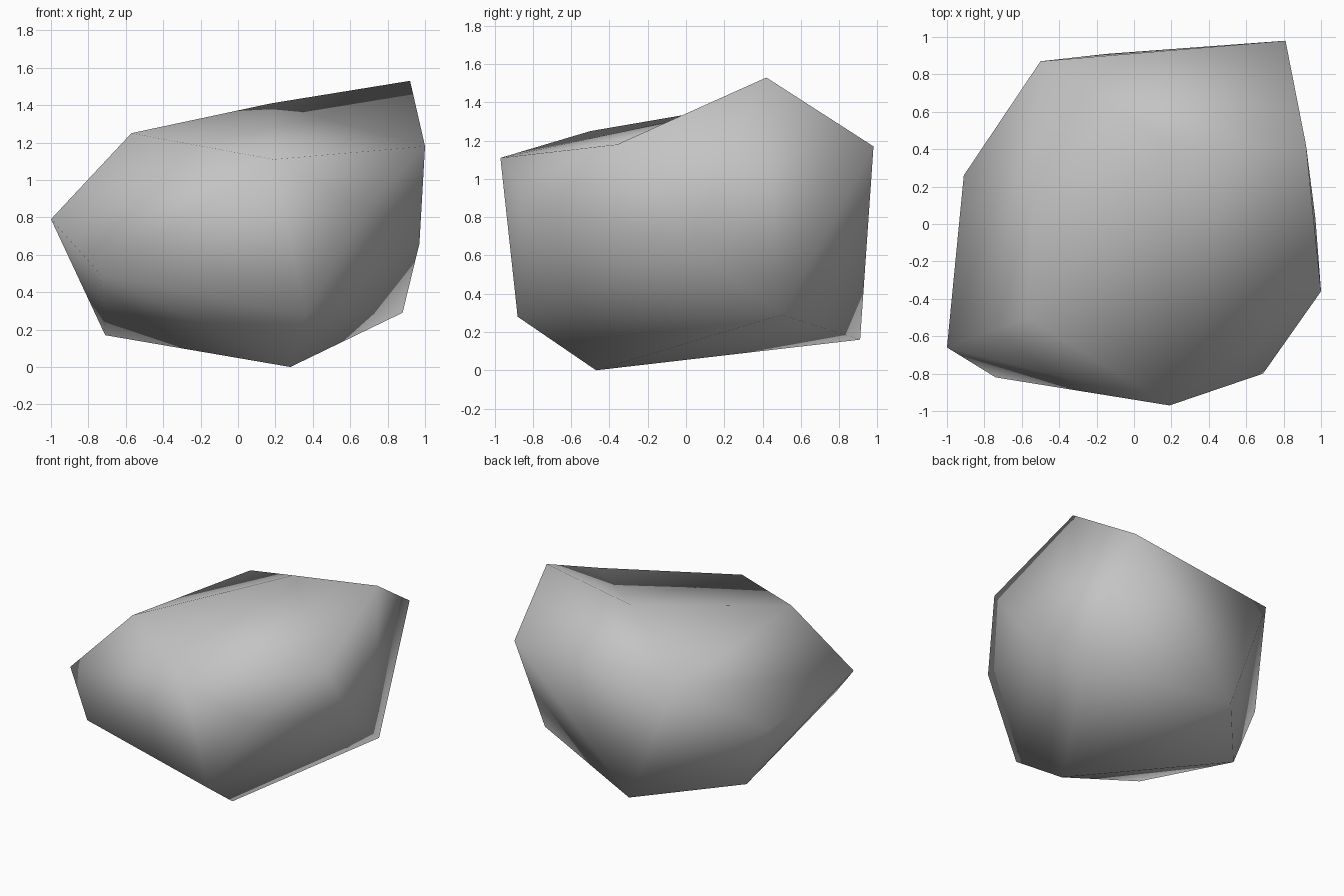
import bpy
import bmesh

default_cube = bpy.data.objects.get("Cube")
if default_cube:
    bpy.data.objects.remove(default_cube, do_unlink=True)

# Plain stone colour
stone = bpy.data.materials.new("stone_grey")
stone.use_nodes = True
grey = (0.55, 0.55, 0.55, 1.0)
stone.diffuse_color = grey
stone.node_tree.nodes["Principled BSDF"].inputs["Base Color"].default_value = grey

# Corners of the boulder
corners = {
    "top_front": (0.19, -0.97, 1.11),
    "top_left": (1.0, -0.36, 1.18),
    "peak": (0.92, 0.42, 1.53),
    "ridge": (0.18, 0.43, 1.41),
    "top_right": (-0.57, -0.5, 1.25),
    "back_left": (0.81, 0.98, 1.17),
    "back_right": (-0.5, 0.87, 1.1),
    "right_tip": (-1.0, -0.66, 0.79),
    "right_side": (-0.91, 0.26, 0.66),
    "front_right": (-0.74, -0.82, 0.5),
    "front_left": (0.69, -0.8, 0.84),
    "left_side": (0.97, 0.03, 0.66),
    "low_front": (0.36, -0.88, 0.28),
    "low_left": (0.88, 0.5, 0.29),
    "low_back": (-0.14, 0.91, 0.16),
    "low_right": (-0.71, 0.26, 0.17),
    "foot": (0.28, -0.47, 0.0),
}

# Wrap a hull around the corners
bm = bmesh.new()
points = {name: bm.verts.new(co) for name, co in corners.items()}
bmesh.ops.convex_hull(bm, input=list(points.values()))

# Re-fan the top facet from the ridge so that it dips slightly
rim = [points[n] for n in ("top_right", "top_front", "top_left", "peak")]
ridge = points["ridge"]
facet = set(rim + [ridge])
old_faces = [f for f in bm.faces if set(f.verts) <= facet]
bmesh.ops.delete(bm, geom=old_faces, context="FACES_ONLY")
inner_edges = [e for e in bm.edges if not e.link_faces]
bmesh.ops.delete(bm, geom=inner_edges, context="EDGES")
for first, second in zip(rim, rim[1:]):
    bm.faces.new((ridge, first, second))
bmesh.ops.recalc_face_normals(bm, faces=bm.faces)

# Smooth shading over the whole stone
for face in bm.faces:
    face.smooth = True

mesh = bpy.data.meshes.new("boulder")
bm.to_mesh(mesh)
bm.free()
mesh.materials.append(stone)
boulder = bpy.data.objects.new("boulder", mesh)
bpy.context.collection.objects.link(boulder)
